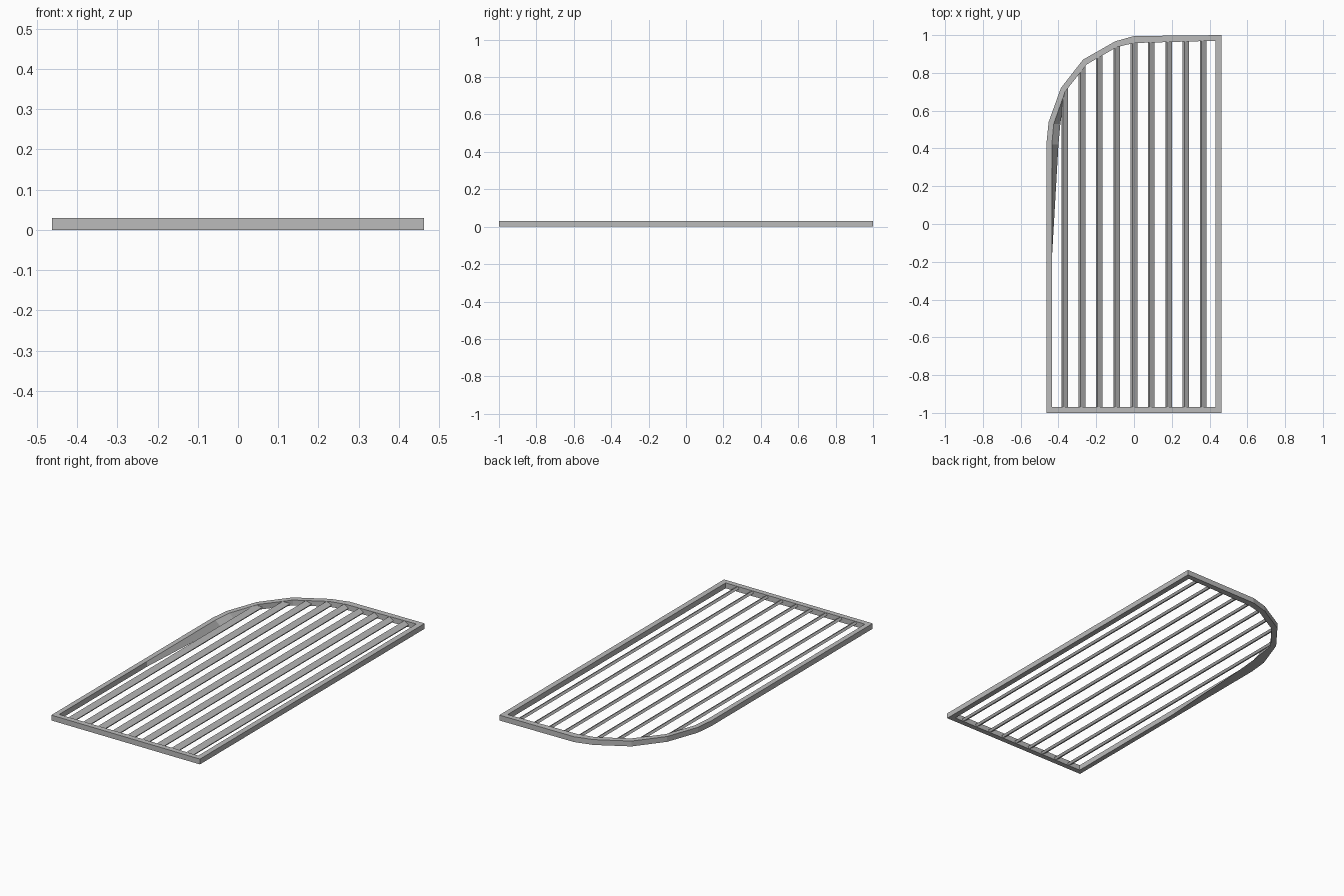
import bpy, bmesh, math

if "Cube" in bpy.data.objects:
    bpy.data.objects.remove(bpy.data.objects["Cube"])

H = 0.03  # grate thickness

metal = bpy.data.materials.new("grey_metal")
metal.diffuse_color = (0.5, 0.5, 0.5, 1)
metal.use_nodes = True
metal.node_tree.nodes["Principled BSDF"].inputs["Base Color"].default_value = metal.diffuse_color


def make_object(name, bm):
    bmesh.ops.recalc_face_normals(bm, faces=bm.faces)
    mesh = bpy.data.meshes.new(name)
    bm.to_mesh(mesh)
    bm.free()
    mesh.materials.append(metal)
    obj = bpy.data.objects.new(name, mesh)
    bpy.context.collection.objects.link(obj)
    return obj


def bridge(bm, a, b):
    n = len(a)
    for i in range(n):
        j = (i + 1) % n
        bm.faces.new((a[i], a[j], b[j], b[i]))


# Frame outlines: rectangle with one faceted rounded corner
outer = [(-.463, -1), (.463, -1), (.463, 1), (0, .995), (-.1, .967), (-.27, .87),
         (-.387, .72), (-.452, .54), (-.463, .43), (-.463, -.19)]
inner_top = [(-.435, -.97), (.432, -.97), (.432, .97), (0, .958), (-.09, .937),
             (-.25, .845), (-.365, .70), (-.425, .53), (-.435, .42), (-.435, -.19)]
# The lower inner edge cuts straight across the curve, leaving a sloped wall
inner_low = inner_top[:7] + [(-.39, .53), (-.40, .42), (-.435, -.19)]

bm = bmesh.new()
rings = [[bm.verts.new((x, y, z)) for x, y in loop]
         for loop, z in ((outer, 0), (outer, H), (inner_top, H), (inner_low, 0))]
for k in range(4):
    bridge(bm, rings[k], rings[(k + 1) % 4])
make_object("frame", bm)


# Height in y at which a slat meets the middle of the frame's back edge
def back_y(x):
    path = [((a[0] + b[0]) / 2, (a[1] + b[1]) / 2) for a, b in zip(outer[2:8], inner_top[2:8])]
    for (x0, y0), (x1, y1) in zip(path, path[1:]):
        if x1 <= x <= x0:
            return y0 + (y1 - y0) * (x - x0) / (x1 - x0)
    return path[-1][1]


# Tilted slats, broad face leaning toward +x
tilt, wide, thick = math.radians(35), .032, .015
c, s = math.cos(tilt), math.sin(tilt)
corners = [(u * wide / 2, v * thick / 2) for u, v in ((-1, -1), (1, -1), (1, 1), (-1, 1))]
section = [(u * c + v * s, min(max(H / 2 - u * s + v * c, .0004), H - .0004)) for u, v in corners]

for i in range(9):
    x0 = -.367 + i * .0917
    bm = bmesh.new()
    front = [bm.verts.new((x0 + x, -.985, z)) for x, z in section]
    back = [bm.verts.new((x0 + x, back_y(x0 + x), z)) for x, z in section]
    bridge(bm, front, back)
    bm.faces.new(front)
    bm.faces.new(back)
    make_object(f"slat_{i + 1}", bm)
